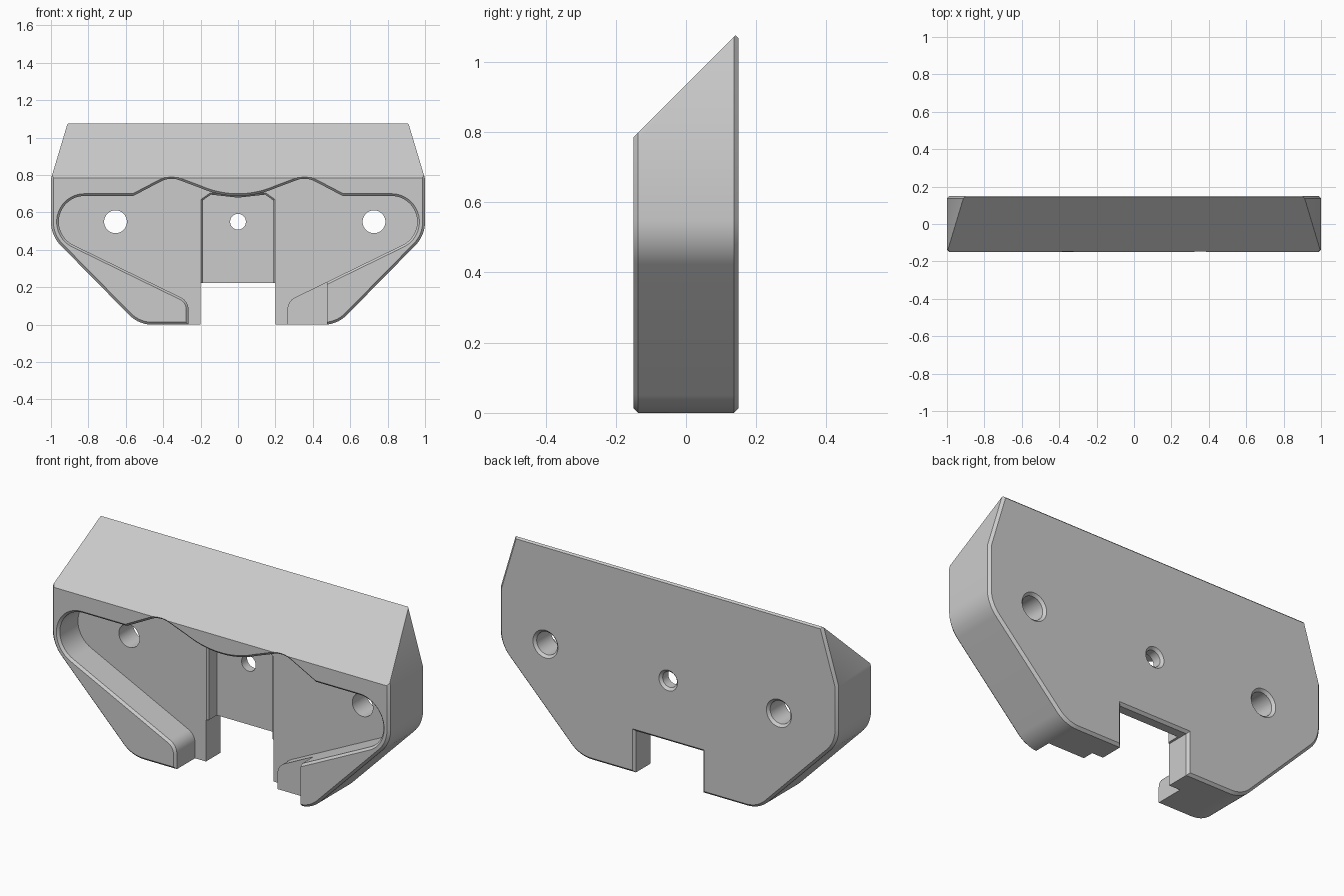
import bpy, bmesh, math
from mathutils import Vector

if "Cube" in bpy.data.objects:
    bpy.data.objects.remove(bpy.data.objects["Cube"])


def arc(cx, cz, r, a0, a1, n):
    """Points on an arc in the xz plane, angles in degrees."""
    angles = [math.radians(a0 + (a1 - a0) * i / n) for i in range(n + 1)]
    return [(cx + r * math.cos(a), cz + r * math.sin(a)) for a in angles]


def mirrored(half):
    return half + [(-x, z) for x, z in reversed(half)]


def offset(pts, d):
    """Move a counter-clockwise outline outward by d with mitred corners."""
    out = []
    for i, p in enumerate(pts):
        p = Vector(p)
        a = (p - Vector(pts[i - 1])).normalized()
        b = (Vector(pts[(i + 1) % len(pts)]) - p).normalized()
        n1, n2 = Vector((a.y, -a.x)), Vector((b.y, -b.x))
        out.append(p + (n1 + n2) * d / (1 + n1.dot(n2)))
    return out


def prism(name, pts, layers, slope=None):
    """Stack an xz outline along y; each layer is (y, outline offset)."""
    bm = bmesh.new()
    rings = [[bm.verts.new((p[0], y, p[1])) for p in offset(pts, d)] for y, d in layers]
    n = len(pts)
    for r0, r1 in zip(rings, rings[1:]):
        for i in range(n):
            j = (i + 1) % n
            bm.faces.new((r0[i], r0[j], r1[j], r1[i]))
    bm.faces.new(rings[0])
    bm.faces.new(rings[-1])
    if slope:
        geom = bm.verts[:] + bm.edges[:] + bm.faces[:]
        bmesh.ops.bisect_plane(bm, geom=geom, plane_co=slope[0], plane_no=slope[1], clear_outer=True)
        bmesh.ops.holes_fill(bm, edges=[e for e in bm.edges if e.is_boundary], sides=0)
    bmesh.ops.recalc_face_normals(bm, faces=bm.faces[:])
    mesh = bpy.data.meshes.new(name)
    bm.to_mesh(mesh)
    bm.free()
    obj = bpy.data.objects.new(name, mesh)
    bpy.context.collection.objects.link(obj)
    return obj


def cut(target, cutter):
    cutter.hide_render = True
    mod = target.modifiers.new(cutter.name, 'BOOLEAN')
    mod.operation, mod.solver, mod.object = 'DIFFERENCE', 'EXACT', cutter
    bpy.context.view_layer.objects.active = target
    bpy.ops.object.modifier_apply(modifier=mod.name)
    bpy.data.objects.remove(cutter)


C = 0.013  # chamfer width

# Body: chamfered plate with a bottom notch and a sloped top
body_half = ([(0.2, 0.222), (0.2, 0)] + arc(0.46, 0.17, 0.17, -90, -45, 10)
             + arc(0.82, 0.55, 0.18, -45, 0, 12) + [(1.0, 0.78), (0.91, 1.08)])
body = prism("bracket_body", mirrored(body_half),
             [(-0.15, -C), (-0.15 + C, 0), (0.15 - C, 0), (0.15, -C)],
             slope=((0, -0.15, 0.785), (0, -1, 1)))

# Front pocket: diagonal ribs below, round ends, wavy upper edge
pocket_half = ([(0.265, -0.05)] + arc(0.335, 0.082, 0.07, 180, 116, 10)
               + arc(0.82, 0.55, 0.138, -64, 90, 28) + [(0.56, 0.688)]
               + arc(0.355, 0.66, 0.12, 63, 113, 10)
               + arc(0, 1.188, 0.5, -66, -88, 10))
cut(body, prism("pocket", mirrored(pocket_half),
                [(-0.3, C), (-0.151, C), (-0.138, 0), (0.015, 0)]))

# Deeper centre channel above the notch
channel_half = [(0.188, 0.1), (0.188, 0.665), (0.145, 0.695), (0.01, 0.68)]
cut(body, prism("channel", mirrored(channel_half),
                [(-0.05, 0.01), (0.014, 0.01), (0.025, 0), (0.09, 0)]))

# Shallow step in the right rib
cut(body, prism("rib_step", [(0.1, -0.05), (0.476, -0.05), (0.476, 0.24), (0.1, 0.24)],
                [(-0.3, 0), (-0.045, 0)]))

# Screw holes, chamfered at the back
for name, x, r in (("left_hole", -0.655, 0.061), ("centre_hole", 0, 0.042), ("right_hole", 0.727, 0.061)):
    cut(body, prism(name, arc(x, 0.55, r, 0, 352.5, 47),
                    [(-0.1, 0), (0.15 - C, 0), (0.151, C + 0.001), (0.2, C + 0.001)]))

# Smooth the curves, keep the edges sharp
bpy.ops.object.select_all(action='DESELECT')
body.select_set(True)
bpy.context.view_layer.objects.active = body
bpy.ops.object.shade_smooth_by_angle(angle=math.radians(20))
